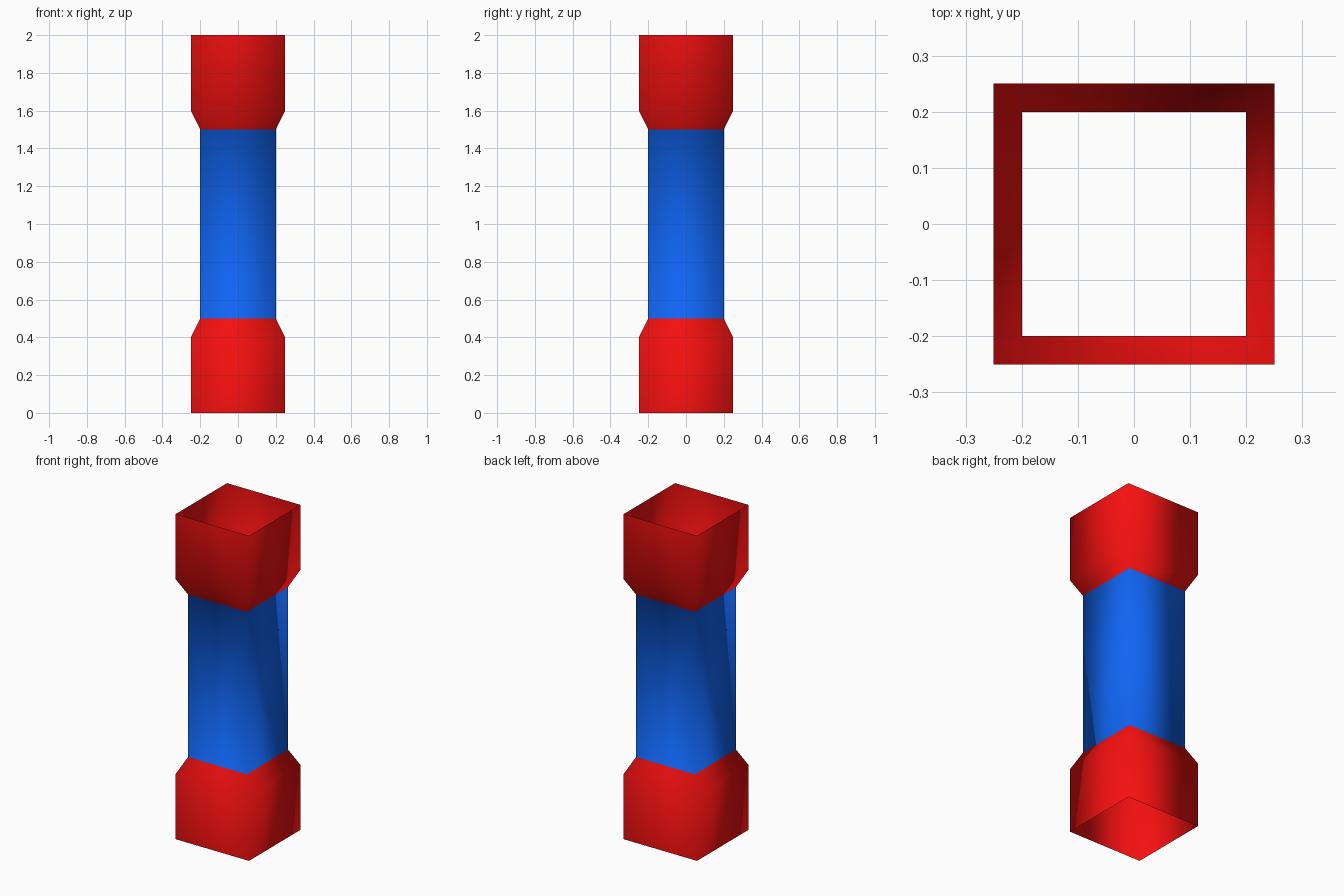
import bpy
import bmesh

if "Cube" in bpy.data.objects:
    bpy.data.objects.remove(bpy.data.objects["Cube"])

# Side profile: (half width, height)
PROFILE = [(0.25, 0.0), (0.25, 0.4), (0.2, 0.5),
           (0.2, 1.5), (0.25, 1.6), (0.25, 2.0)]
CORNERS = [(-1, -1), (1, -1), (1, 1), (-1, 1)]


def make_material(name, color):
    mat = bpy.data.materials.new(name)
    mat.diffuse_color = color
    mat.use_nodes = True
    mat.node_tree.nodes["Principled BSDF"].inputs["Base Color"].default_value = mat.diffuse_color
    return mat


# Open square tube, one ring of four corners per profile point
bm = bmesh.new()
rings = [[bm.verts.new((sx * w, sy * w, z)) for sx, sy in CORNERS]
         for w, z in PROFILE]

for level, (low, high) in enumerate(zip(rings, rings[1:])):
    for i in range(4):
        j = (i + 1) % 4
        face = bm.faces.new((low[i], low[j], high[j], high[i]))
        face.smooth = True
        # The narrow middle shaft is blue, the flared ends are red
        face.material_index = 1 if level == 2 else 0

mesh = bpy.data.meshes.new("square_post")
bm.to_mesh(mesh)
bm.free()
mesh.materials.append(make_material("red_ends", (0.9, 0.005, 0.005, 1)))
mesh.materials.append(make_material("blue_shaft", (0.005, 0.13, 0.9, 1)))

post = bpy.data.objects.new("square_post", mesh)
bpy.context.collection.objects.link(post)
